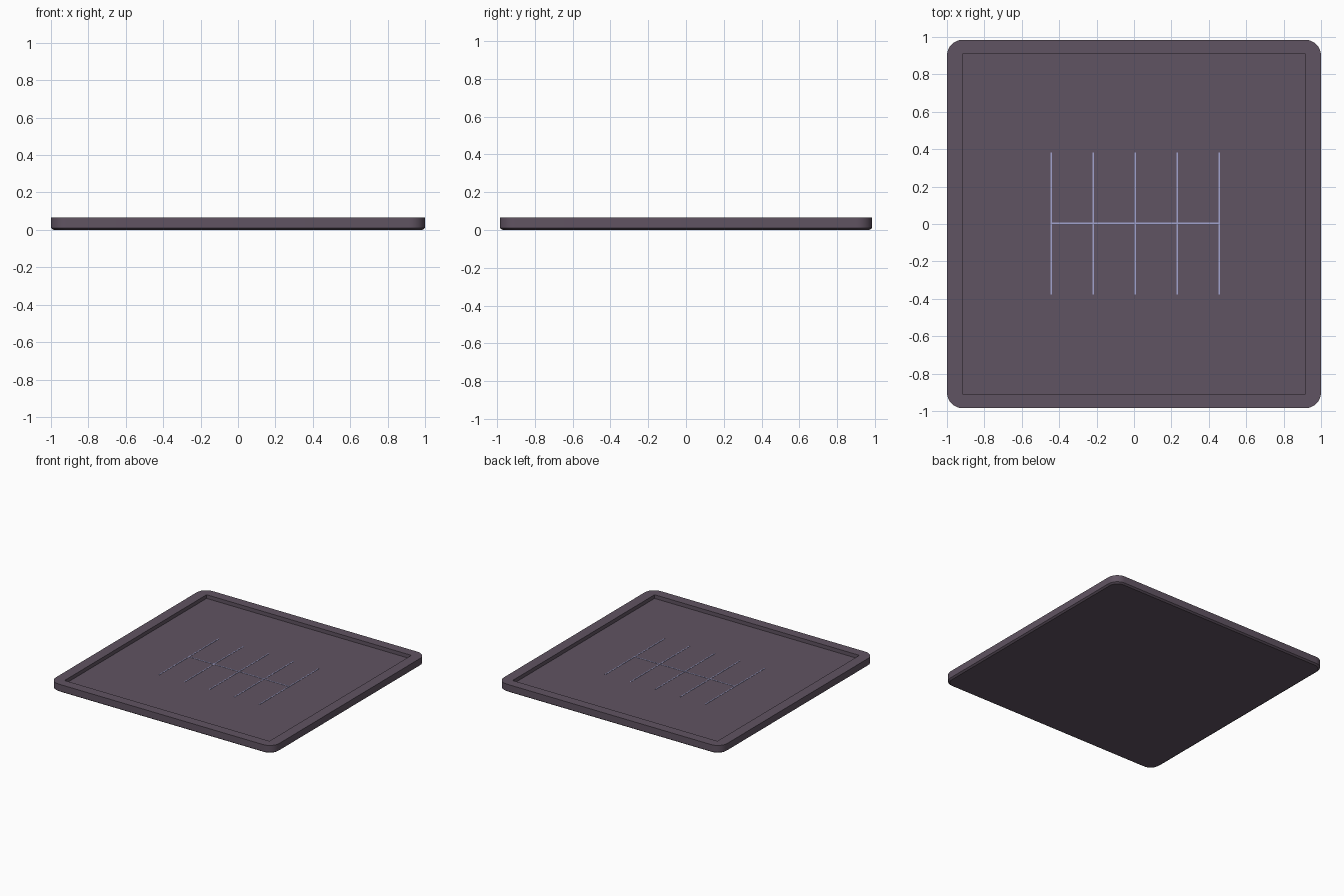
import bpy
import bmesh
from math import sin, cos, pi

if "Cube" in bpy.data.objects:
    bpy.data.objects.remove(bpy.data.objects["Cube"], do_unlink=True)


def material(name, rgb):
    mat = bpy.data.materials.new(name)
    mat.use_nodes = True
    mat.diffuse_color = (*rgb, 1)
    mat.node_tree.nodes["Principled BSDF"].inputs["Base Color"].default_value = (*rgb, 1)
    return mat


def finish(name, bm, mat):
    bmesh.ops.recalc_face_normals(bm, faces=bm.faces)
    mesh = bpy.data.meshes.new(name)
    bm.to_mesh(mesh)
    bm.free()
    mesh.materials.append(mat)
    obj = bpy.data.objects.new(name, mesh)
    bpy.context.collection.objects.link(obj)
    return obj


plum = material("dusky plum", (0.118, 0.088, 0.122))
lavender = material("pale lavender", (0.36, 0.37, 0.62))

HALF_X, HALF_Y, HEIGHT = 1.0, 0.985, 0.065
POCKET_X, POCKET_Y, FLOOR = 0.917, 0.908, 0.035
RADIUS, STEPS = 0.085, 9
CORNERS = ((1, 1), (-1, 1), (-1, -1), (1, -1))


def outline(bm, inset, z):
    """Rounded rectangle ring of vertices, counter-clockwise."""
    ring = []
    for c, (sx, sy) in enumerate(CORNERS):
        for s in range(STEPS):
            a = (c + s / (STEPS - 1)) * pi / 2
            r = RADIUS - inset
            ring.append(bm.verts.new((sx * (HALF_X - RADIUS) + r * cos(a),
                                      sy * (HALF_Y - RADIUS) + r * sin(a), z)))
    return ring


def pocket(bm, z):
    return [bm.verts.new((sx * POCKET_X, sy * POCKET_Y, z)) for sx, sy in CORNERS]


def walls(bm, low, high):
    for i in range(len(low)):
        bm.faces.new((low[i - 1], low[i], high[i], high[i - 1]))


# Tray: rounded slab with a chamfered foot and a square-cornered pocket
bm = bmesh.new()
foot, side, rim = outline(bm, 0.014, 0), outline(bm, 0, 0.01), outline(bm, 0, HEIGHT)
lip, floor = pocket(bm, HEIGHT), pocket(bm, FLOOR)
bm.faces.new(foot)
walls(bm, foot, side)
walls(bm, side, rim)
walls(bm, floor, lip)
bm.faces.new(floor)
# Flat rim between the rounded edge and the pocket
for i in range(len(rim)):
    j = (i + 1) % len(rim)
    a, b = lip[i // STEPS], lip[j // STEPS]
    bm.faces.new((rim[i], rim[j], a) if a == b else (rim[i], rim[j], b, a))
tray = finish("tray", bm, plum)
bpy.context.view_layer.objects.active = tray
tray.select_set(True)
bpy.ops.object.shade_smooth_by_angle(angle=pi / 6)


# Grid marking: thin inlaid strips on the pocket floor
def strip(name, x, y, width, depth):
    bm = bmesh.new()
    bmesh.ops.create_cube(bm, size=1)
    bmesh.ops.scale(bm, vec=(width, depth, 0.004), verts=bm.verts)
    bmesh.ops.translate(bm, vec=(x, y, FLOOR), verts=bm.verts)
    finish(name, bm, lavender)


LEFT, SPACING, LINE = -0.442, 0.2245, 0.007
for n in range(5):
    strip(f"upright_line_{n + 1}", LEFT + n * SPACING, 0.003, LINE, 0.76)
strip("cross_line", LEFT + 2 * SPACING, 0.004, 4 * SPACING + LINE, LINE)
